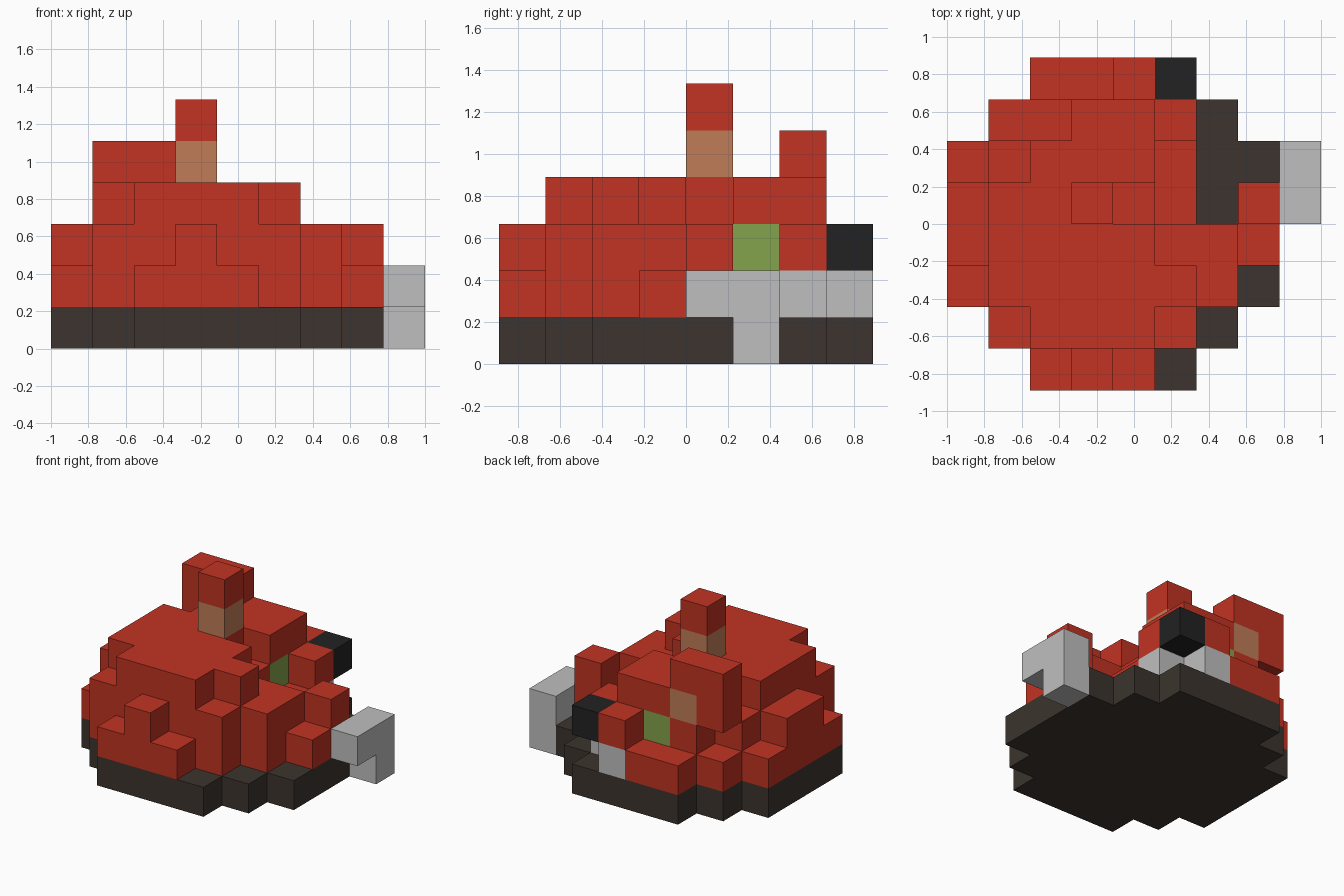
import bpy, bmesh
from mathutils import Vector

cube = bpy.data.objects.get("Cube")
if cube:
    bpy.data.objects.remove(cube, do_unlink=True)

S = 2 / 9                              # edge length of one block
ORIGIN = Vector((-1.0, -4 * S, 0.0))


def material(name, rgb):
    """Flat material from an sRGB 0-255 colour."""
    lin = [((c / 255 + 0.055) / 1.055) ** 2.4 for c in rgb]
    m = bpy.data.materials.new(name)
    m.use_nodes = True
    m.diffuse_color = (*lin, 1)
    bsdf = m.node_tree.nodes["Principled BSDF"]
    bsdf.inputs["Base Color"].default_value = (*lin, 1)
    bsdf.inputs["Roughness"].default_value = 0.9
    return m


RED = material("red", (193, 51, 35))
DARK = material("dark brown", (60, 52, 46))
GREY = material("light grey", (191, 191, 191))
TAN = material("tan", (192, 124, 88))
GREEN = material("green", (132, 163, 76))
BLACK = material("black", (34, 34, 34))

# Stack heights in blocks: one row per step from front to back, left to right in x
HEIGHTS = [
    "00232100",
    "03444310",
    "24444431",
    "34444332",
    "34443213",
    "23444211",
    "02444310",
    "00223100",
]

# Every part is a set of block positions
parts = {"base_plate": (DARK, set()), "mound": (RED, set())}
for j, row in enumerate(HEIGHTS):
    for i, h in enumerate(row):
        for k in range(int(h)):
            parts["mound" if k else "base_plate"][1].add((i, j, k))

# Details standing on, or set into, the mound
details = {
    "side_hook": (GREY, {(8, 4, 1), (8, 5, 1), (8, 5, 0)}),
    "rear_grey_blocks": (GREY, {(5, 6, 1), (4, 7, 1)}),
    "rear_black_block": (BLACK, {(5, 7, 2)}),
    "green_blocks": (GREEN, {(4, 5, 2), (3, 6, 2)}),
    "tower_neck": (TAN, {(3, 4, 4)}),
    "tower_cap": (RED, {(3, 4, 5)}),
    "rear_raised_block": (RED, {(1, 6, 3), (1, 6, 4), (2, 6, 4)}),
    "rear_tan_block": (TAN, {(2, 6, 3)}),
}
for mat, cells in details.values():
    parts["mound"][1].difference_update(cells)
parts.update(details)

filled = set().union(*(cells for _, cells in parts.values()))


def build(name, mat, cells):
    """Skin a set of blocks, leaving out faces that touch another block."""
    bm = bmesh.new()
    for cell in sorted(cells):
        centre = Vector(cell) + Vector((0.5, 0.5, 0.5))
        for axis in range(3):
            for sign in (-1, 1):
                near = list(cell)
                near[axis] += sign
                if tuple(near) in filled:
                    continue
                n, u, v = Vector(), Vector(), Vector()
                n[axis] = sign * 0.5
                u[(axis + 1) % 3] = 0.5
                v[(axis + 2) % 3] = 0.5 * sign
                corners = (-u - v, u - v, u + v, -u + v)
                bm.faces.new([bm.verts.new(ORIGIN + S * (centre + n + c))
                              for c in corners])
    bmesh.ops.remove_doubles(bm, verts=bm.verts, dist=1e-4)
    mesh = bpy.data.meshes.new(name)
    bm.to_mesh(mesh)
    bm.free()
    mesh.materials.append(mat)
    bpy.context.scene.collection.objects.link(bpy.data.objects.new(name, mesh))


for name, (mat, cells) in parts.items():
    build(name, mat, cells)
